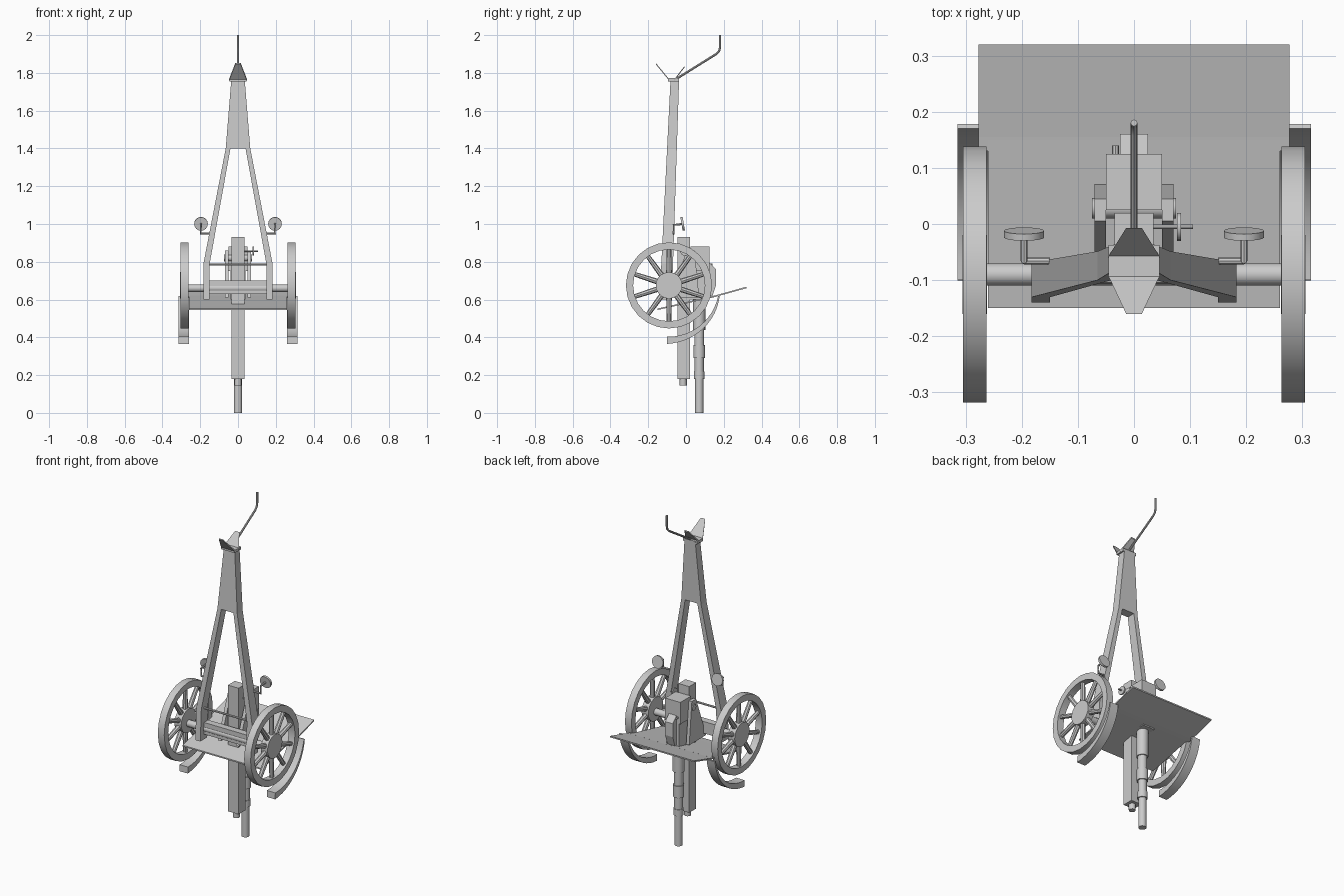
import bpy, bmesh
from math import sin, cos, pi, radians
from mathutils import Vector

cube = bpy.data.objects.get("Cube")
if cube:
    bpy.data.objects.remove(cube, do_unlink=True)

grey = bpy.data.materials.new("plain grey")
grey.use_nodes = True
grey.diffuse_color = (0.6, 0.6, 0.6, 1)
grey.node_tree.nodes["Principled BSDF"].inputs["Base Color"].default_value = (0.6, 0.6, 0.6, 1)


def finish(name, bm, smooth=False):
    bmesh.ops.recalc_face_normals(bm, faces=bm.faces)
    mesh = bpy.data.meshes.new(name)
    bm.to_mesh(mesh)
    bm.free()
    mesh.materials.append(grey)
    ob = bpy.data.objects.new(name, mesh)
    bpy.context.collection.objects.link(ob)
    if smooth:
        bpy.ops.object.select_all(action="DESELECT")
        ob.select_set(True)
        bpy.context.view_layer.objects.active = ob
        bpy.ops.object.shade_smooth_by_angle(angle=radians(35))
    return ob


def loft(bm, rings, closed=False):
    """Skin a list of equal-length rings of points."""
    rows = [[bm.verts.new(p) for p in ring] for ring in rings]
    n = len(rows[0])
    pairs = list(zip(rows, rows[1:])) + ([(rows[-1], rows[0])] if closed else [])
    for a, b in pairs:
        for i in range(n):
            j = (i + 1) % n
            bm.faces.new((a[i], a[j], b[j], b[i]))
    if not closed:
        bm.faces.new(rows[0])
        bm.faces.new(rows[-1])


def side_prism(name, pts, x0, x1, smooth=False):
    """Extrude a (y, z) outline across x."""
    bm = bmesh.new()
    loft(bm, [[(x, y, z) for y, z in pts] for x in (x0, x1)])
    return finish(name, bm, smooth)


def box(name, x0, x1, y0, y1, z0, z1):
    return side_prism(name, [(y0, z0), (y1, z0), (y1, z1), (y0, z1)], x0, x1)


def tube(bm, path, radii, sides=12):
    """Round bar along a path of points, one radius for each point."""
    path = [Vector(p) for p in path]
    rings = []
    for i, p in enumerate(path):
        d = path[min(i + 1, len(path) - 1)] - path[max(i - 1, 0)]
        q = d.to_track_quat("Z", "Y")
        rings.append([p + q @ Vector((cos(2 * pi * k / sides), sin(2 * pi * k / sides), 0)) * radii[i]
                      for k in range(sides)])
    loft(bm, rings)


def rod(name, path, r, sides=12):
    bm = bmesh.new()
    tube(bm, path, [r] * len(path), sides)
    return finish(name, bm, True)


AX_Y, AX_Z = -0.09, 0.675


def polar(x, r, a):
    return (x, AX_Y + r * cos(a), AX_Z + r * sin(a))


# Wheels and curved guards, one on each side
for s, side in ((1, "left"), (-1, "right")):
    x0, x1 = s * 0.263, s * 0.305
    bm = bmesh.new()
    loft(bm, [[polar(x, r, 2 * pi * k / 24) for x, r in
               ((x0, 0.19), (x1, 0.19), (x1, 0.228), (x0, 0.228))] for k in range(24)], True)
    tube(bm, [(s * 0.262, AX_Y, AX_Z), (s * 0.306, AX_Y, AX_Z)], [0.07, 0.07], 20)
    for k in range(10):
        a = 2 * pi * (k + 0.5) / 10
        tube(bm, [polar(s * 0.284, 0.06, a), polar(s * 0.284, 0.2, a)], [0.015, 0.012], 8)
    finish(side + "_wheel", bm, True)

    bm = bmesh.new()
    rings = []
    for k in range(13):
        t = k / 12
        a = radians(-92 + 80 * t)
        outer, inner = 0.31 - 0.036 * t, 0.272 - 0.006 * t
        rings.append([polar(s * 0.26, inner, a), polar(s * 0.315, inner, a),
                      polar(s * 0.315, outer, a), polar(s * 0.26, outer, a)])
    loft(bm, rings)
    finish(side + "_wheel_guard", bm, True)

# Axle
rod("axle", [(-0.29, AX_Y, 0.66), (0.29, AX_Y, 0.66)], 0.02)
box("axle_beam", -0.165, 0.165, -0.105, -0.065, 0.63, 0.7)

# Bent shield plate, narrower where it passes between the wheels
T = 0.008
side_prism("shield_front", [(-0.15, 0.545), (-0.09, 0.558), (0.15, 0.613),
                            (0.15, 0.613 + T), (-0.09, 0.558 + T), (-0.15, 0.545 + T)], -0.26, 0.26)
side_prism("shield_rear", [(0.13, 0.608), (0.155, 0.614), (0.32, 0.66),
                           (0.32, 0.66 + T), (0.155, 0.614 + T), (0.13, 0.608 + T)], -0.277, 0.277)

# Trail: two legs that meet in a solid neck, leaning back as it rises
half = [(0.183, 0.6), (0.183, 0.79), (0.065, 1.4), (0.035, 1.77)]
inner = [(0.04, 1.4), (0.15, 0.79), (0.15, 0.6)]
outline = half + [(-x, z) for x, z in reversed(half)]
outline += [(-x, z) for x, z in reversed(inner)] + inner
bm = bmesh.new()
loft(bm, [[(x, y + lean * (z - 0.6), z) for x, z in outline]
          for y, lean in ((-0.14, 0.05), (-0.075, 0.033))])
finish("trail", bm)
rod("trail_cross_bar", [(-0.16, -0.1, 0.785), (0.16, -0.1, 0.785)], 0.006, 8)

# Spade: two tapered blades that open out from the end of the trail
for name, tip_y, tip_z in (("front", -0.16, 1.845), ("rear", -0.007, 1.83)):
    root = -0.09 if tip_y < -0.1 else -0.06
    bm = bmesh.new()
    loft(bm, [[(-0.047, y, 1.76 + d), (0.047, y, 1.76 + d), (0.014, tip_y, tip_z + d), (-0.014, tip_y, tip_z + d)]
              for y, d in ((root, 0), (root, 0.008))])
    finish(name + "_spade_blade", bm)
box("spade_root", -0.045, 0.045, -0.095, -0.037, 1.755, 1.772)

# Handspike
rod("handspike", [(0, -0.045, 1.772), (0, 0.16, 1.9), (0, 0.175, 1.915), (0, 0.18, 1.935), (0, 0.18, 2.0)],
    0.006, 8)

# Seats with their stems and brackets
for s, side in ((1, "left"), (-1, "right")):
    x = s * 0.196
    rod(side + "_seat", [(x, -0.024, 1.0), (x, -0.012, 1.002)], 0.036, 16)
    rod(side + "_seat_stem", [(s * 0.15, -0.066, 0.95), (x, -0.066, 0.95),
                              (x, -0.066, 0.995), (x, -0.02, 1.0)], 0.006, 8)

# Cradle
box("cradle", -0.035, 0.035, -0.045, 0.02, 0.18, 0.93)
rod("cradle_nose", [(0, -0.015, 0.145), (0, -0.015, 0.19)], 0.019)
for s, side in ((1, "left"), (-1, "right")):
    side_prism(side + "_cheek", [(-0.09, 0.61), (0.07, 0.61), (0.045, 0.86), (0.005, 0.86)],
               s * 0.05, s * 0.07)
rod("trunnion", [(-0.075, 0.028, 0.82), (0.075, 0.028, 0.82)], 0.018)

# Stepped barrel with collars
steps = [(0, 0.022), (0.18, 0.022), (0.18, 0.028), (0.22, 0.028), (0.22, 0.024), (0.29, 0.024),
         (0.29, 0.031), (0.36, 0.031), (0.36, 0.026), (0.44, 0.026), (0.44, 0.032), (0.78, 0.034)]
bm = bmesh.new()
loft(bm, [[(r * cos(pi * k / 8), 0.07 + r * sin(pi * k / 8), z) for k in range(16)] for z, r in steps])
finish("barrel", bm, True)

# Breech
box("breech", -0.05, 0.05, 0.025, 0.125, 0.75, 0.88)
side_prism("breech_back", [(0.12, 0.62), (0.14, 0.62), (0.16, 0.68), (0.16, 0.76), (0.12, 0.8)], -0.025, 0.025)
box("breech_bracket", -0.04, 0.04, 0.02, 0.125, 0.6, 0.76)
rod("breech_lever", [(-0.033, 0.12, 0.785), (-0.033, 0.14, 0.785)], 0.006, 8)

# Aiming crank
rod("crank_shaft", [(0.03, -0.005, 0.857), (0.105, -0.005, 0.857)], 0.004, 8)
rod("crank_wheel", [(0.077, -0.005, 0.857), (0.084, -0.005, 0.857)], 0.025, 16)
